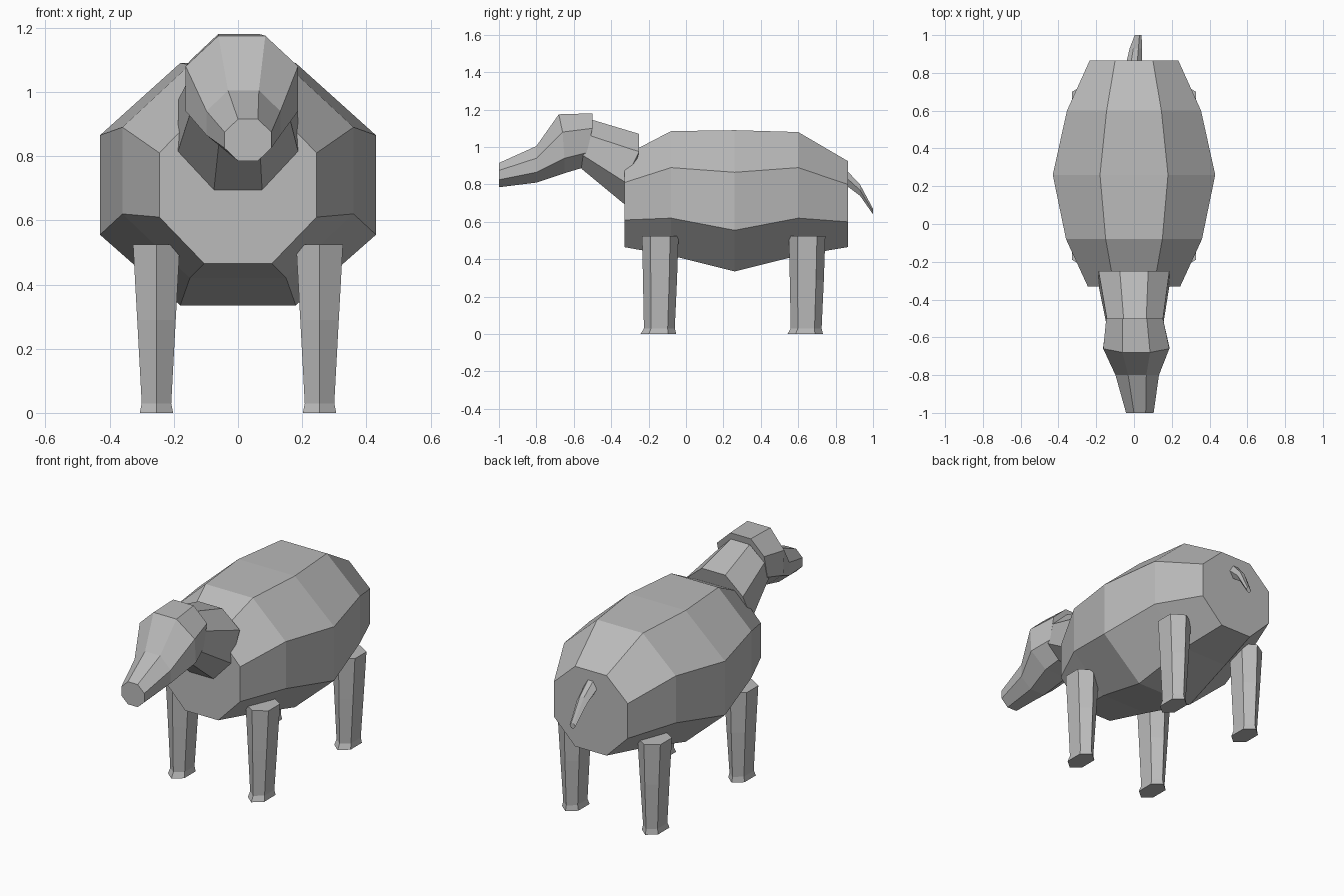
import bpy
import bmesh

if "Cube" in bpy.data.objects:
    bpy.data.objects.remove(bpy.data.objects["Cube"])

GREY = (0.5, 0.5, 0.5, 1.0)
grey = bpy.data.materials.new("plain grey")
grey.use_nodes = True
grey.diffuse_color = GREY
grey.node_tree.nodes["Principled BSDF"].inputs["Base Color"].default_value = GREY


def loft(name, rings):
    """Skin a closed, capped flat-shaded mesh through matching rings."""
    bm = bmesh.new()
    loops = [[bm.verts.new(p) for p in ring] for ring in rings]
    n = len(loops[0])
    for a, b in zip(loops, loops[1:]):
        for i in range(n):
            j = (i + 1) % n
            bm.faces.new((a[i], a[j], b[j], b[i]))
    bm.faces.new(loops[0])
    bm.faces.new(loops[-1])
    bmesh.ops.recalc_face_normals(bm, faces=bm.faces)
    mesh = bpy.data.meshes.new(name)
    bm.to_mesh(mesh)
    bm.free()
    mesh.materials.append(grey)
    obj = bpy.data.objects.new(name, mesh)
    bpy.context.collection.objects.link(obj)
    return obj


def octagon(half, flat, ys, zs, cx=0.0):
    """Eight-sided ring; ys and zs run top, upper side, lower side, bottom."""
    side = list(zip((flat, half, half, flat), ys, zs))
    right = [(cx + x, y, z) for x, y, z in side]
    left = [(cx - x, y, z) for x, y, z in reversed(side)]
    return right + left


def upright(half, flat, y, zs, cx=0.0):
    return octagon(half, flat, [y] * 4, zs, cx)


# Barrel body
loft("body", [
    upright(0.245, 0.105, -0.33, (0.955, 0.81, 0.61, 0.465)),
    upright(0.36, 0.15, -0.08, (1.085, 0.89, 0.62, 0.42)),
    upright(0.43, 0.18, 0.26, (1.09, 0.865, 0.555, 0.335)),
    upright(0.355, 0.145, 0.60, (1.08, 0.89, 0.62, 0.42)),
    upright(0.235, 0.10, 0.865, (0.925, 0.80, 0.60, 0.465)),
])

# Neck, leaning forward out of the chest
loft("neck", [
    octagon(0.187, 0.075, (-0.25, -0.25, -0.33, -0.33), (1.07, 0.975, 0.815, 0.695)),
    octagon(0.147, 0.06, (-0.50, -0.51, -0.55, -0.56), (1.145, 1.06, 0.955, 0.885), 0.005),
])

# Head tapering to a blunt snout, turned slightly to its left
loft("head", [
    octagon(0.15, 0.065, (-0.50, -0.50, -0.53, -0.55), (1.18, 1.10, 0.97, 0.89), 0.003),
    octagon(0.175, 0.073, (-0.68, -0.66, -0.65, -0.65), (1.175, 1.08, 0.94, 0.86), 0.012),
    upright(0.115, 0.048, -0.80, (1.005, 0.94, 0.865, 0.81), 0.017),
    upright(0.073, 0.031, -1.0, (0.915, 0.875, 0.825, 0.785), 0.031),
])


# Hexagonal legs with a small flare at the foot
def leg_ring(cx, half, front, back, z):
    edge = (back - front) * 0.23
    return [(cx, front, z), (cx + half, front + edge, z), (cx + half, back - edge, z),
            (cx, back, z), (cx - half, back - edge, z), (cx - half, front + edge, z)]


for place, y in (("front", -0.14), ("back", 0.645)):
    for side, s in (("left", 1), ("right", -1)):
        x = 0.254 * s
        loft(f"{place}_{side}_leg", [
            leg_ring(x, 0.073, y - 0.095, y + 0.10, 0.525),
            leg_ring(x, 0.06, y - 0.09, y + 0.092, 0.29),
            leg_ring(x, 0.046, y - 0.085, y + 0.08, 0.03),
            leg_ring(x, 0.052, y - 0.103, y + 0.088, 0.0),
        ])


# Tail drooping behind
def tail_ring(cx, half, y, top, bottom):
    mid = (top + bottom) / 2
    f = half * 0.4
    return [(cx + f, y, top), (cx + half, y, mid), (cx + f, y, bottom),
            (cx - f, y, bottom), (cx - half, y, mid), (cx - f, y, top)]


loft("tail", [
    tail_ring(0.0, 0.042, 0.85, 0.885, 0.80),
    tail_ring(0.01, 0.033, 0.93, 0.80, 0.74),
    tail_ring(0.022, 0.018, 1.0, 0.67, 0.64),
])
